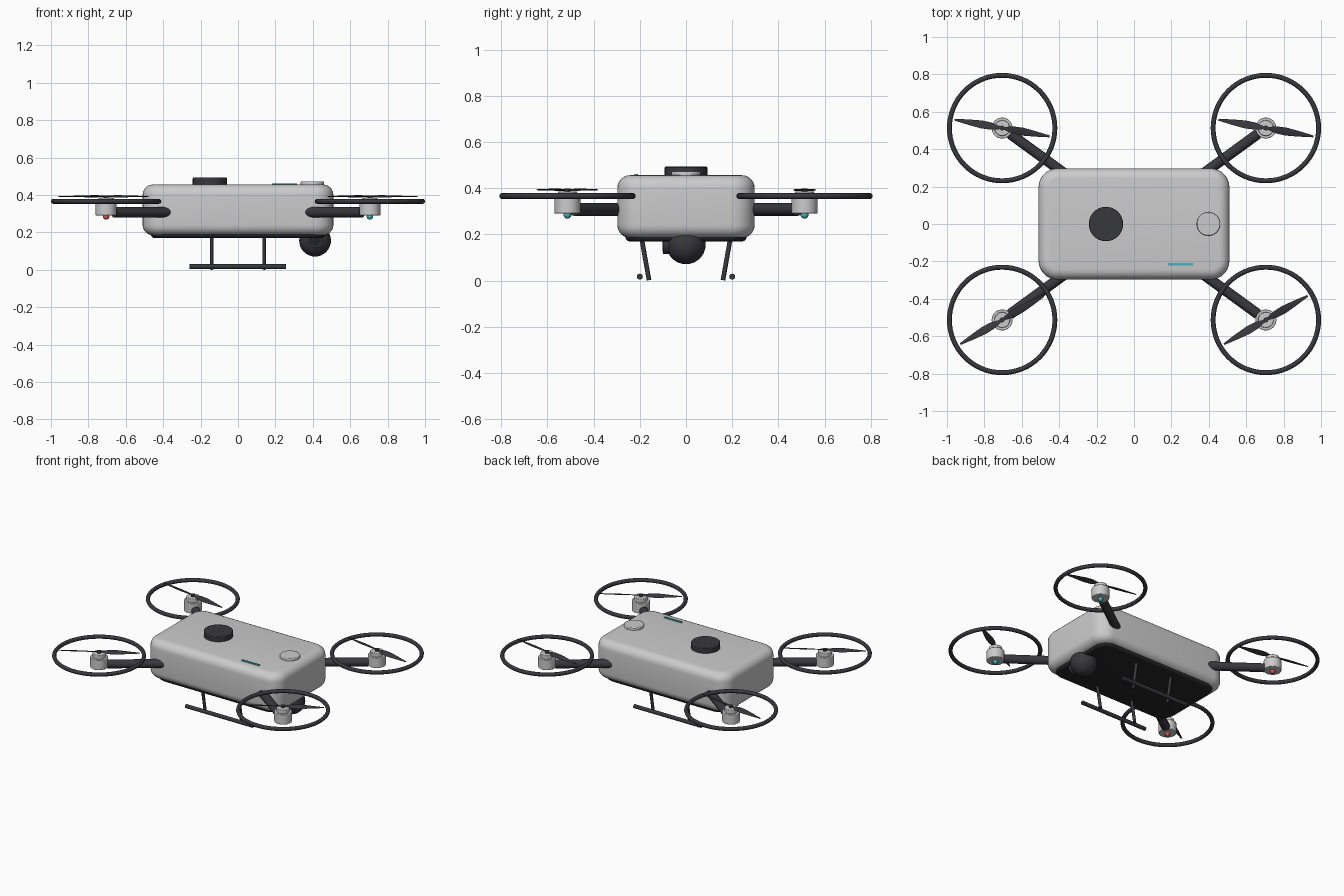
import bpy, bmesh, math
from mathutils import Vector

if "Cube" in bpy.data.objects:
    bpy.data.objects.remove(bpy.data.objects["Cube"])


def material(name, rgb):
    m = bpy.data.materials.new(name)
    m.use_nodes = True
    m.diffuse_color = (*rgb, 1)
    bsdf = next(n for n in m.node_tree.nodes if n.type == 'BSDF_PRINCIPLED')
    bsdf.inputs["Base Color"].default_value = (*rgb, 1)
    return m


SHELL = material("light grey shell", (0.6, 0.6, 0.6))
DARK = material("dark grey plastic", (0.04, 0.04, 0.045))
BLACK = material("black tray", (0.02, 0.02, 0.022))
GLASS = material("lens glass", (0.015, 0.015, 0.025))
RED = material("red light", (0.7, 0.1, 0.08))
TEAL = material("teal light", (0.06, 0.45, 0.5))


def finish(name, mat, bm=None):
    """Name, colour and smooth the active object, or one made from bm."""
    if bm:
        bmesh.ops.recalc_face_normals(bm, faces=bm.faces)
        mesh = bpy.data.meshes.new(name)
        bm.to_mesh(mesh)
        bm.free()
        ob = bpy.data.objects.new(name, mesh)
        bpy.context.collection.objects.link(ob)
        bpy.ops.object.select_all(action='DESELECT')
        ob.select_set(True)
        bpy.context.view_layer.objects.active = ob
    ob = bpy.context.active_object
    ob.name = name
    ob.data.materials.append(mat)
    bpy.ops.object.shade_smooth_by_angle(angle=math.radians(35))
    return ob


def rounded_slab(name, mat, half_x, half_y, z0, z1, corner, edge):
    bm = bmesh.new()
    bmesh.ops.create_cube(bm, size=1)
    for v in bm.verts:
        v.co = (v.co.x * 2 * half_x, v.co.y * 2 * half_y, z1 if v.co.z > 0 else z0)
    upright = [e for e in bm.edges if abs(e.verts[0].co.z - e.verts[1].co.z) > 0.01]
    bmesh.ops.bevel(bm, geom=upright, offset=corner, segments=8, profile=0.5, affect='EDGES')
    rims = [e for e in bm.edges if abs(e.verts[0].co.z - e.verts[1].co.z) < 0.001]
    bmesh.ops.bevel(bm, geom=rims, offset=edge, segments=6, profile=0.5, affect='EDGES')
    return finish(name, mat, bm)


def rod(name, mat, a, b, r, sides=32, bevel=0):
    a, b = Vector(a), Vector(b)
    d = b - a
    bpy.ops.mesh.primitive_cylinder_add(vertices=sides, radius=r, depth=d.length,
                                        location=(a + b) / 2,
                                        rotation=d.to_track_quat('Z', 'Y').to_euler())
    ob = finish(name, mat)
    if bevel:
        mod = ob.modifiers.new("soft rim", 'BEVEL')
        mod.width, mod.segments = bevel, 2
    return ob


def ball(name, mat, loc, r):
    bpy.ops.mesh.primitive_uv_sphere_add(segments=32, ring_count=16, radius=r, location=loc)
    return finish(name, mat)


def propeller(name, loc, angle):
    """Two tapered, pitched blades as one thin closed strip."""
    bm = bmesh.new()
    half = [(0.015, 0.009, 0.1), (0.06, 0.02, 0.3), (0.11, 0.022, 0.25),
            (0.18, 0.015, 0.18), (0.258, 0.005, 0.1)]
    stations = [(-x, w, -p) for x, w, p in reversed(half)] + half
    loops = []
    for x, w, pitch in stations:
        c, s = w * math.cos(pitch), w * math.sin(pitch)
        loops.append([bm.verts.new((x, k * c, k * s + t))
                      for k, t in ((-1, 0), (0, 0.003), (1, 0), (0, -0.003))])
    for p, q in zip(loops, loops[1:]):
        for i in range(4):
            j = (i + 1) % 4
            bm.faces.new((p[i], p[j], q[j], q[i]))
    bm.faces.new(loops[0])
    bm.faces.new(loops[-1])
    ob = finish(name, DARK, bm)
    ob.location, ob.rotation_euler.z = loc, math.radians(angle)


# Hull and belly tray
rounded_slab("body_shell", SHELL, 0.51, 0.297, 0.185, 0.456, 0.1, 0.055)
rounded_slab("belly_tray", BLACK, 0.465, 0.262, 0.17, 0.22, 0.085, 0.018)

# Fittings on the roof
rod("sensor_puck", DARK, (-0.15, 0, 0.44), (-0.15, 0, 0.493), 0.092, 32, 0.004)
rod("antenna_cap", SHELL, (0.398, 0, 0.44), (0.398, 0, 0.473), 0.063, 32, 0.005)
bpy.ops.mesh.primitive_cube_add(size=1, location=(0.248, -0.215, 0.457))
bpy.context.active_object.scale = (0.135, 0.014, 0.009)
finish("status_strip", TEAL)

# Camera under the nose
ball("camera_ball", DARK, (0.412, 0, 0.156), 0.085)
rod("camera_lens_barrel", DARK, (0.412, 0, 0.156), (0.412, -0.1, 0.156), 0.04)
rod("camera_lens", GLASS, (0.412, -0.09, 0.156), (0.412, -0.102, 0.156), 0.031)

# Rotor units, one on each corner
for side, sx in (("left", 1), ("right", -1)):
    for end, sy in (("front", -1), ("back", 1)):
        tag = f"{end}_{side}"
        x, y = 0.705 * sx, 0.513 * sy
        rod("arm_" + tag, DARK, (x * 0.4, y * 0.4, 0.308), (x * 0.94, y * 0.94, 0.308), 0.028)
        rod("motor_" + tag, SHELL, (x, y, 0.29), (x, y, 0.36), 0.056, 32, 0.003)
        rod("motor_cap_" + tag, SHELL, (x, y, 0.355), (x, y, 0.386), 0.042, 32, 0.003)
        rod("hub_" + tag, DARK, (x, y, 0.38), (x, y, 0.398), 0.013, 16)
        ball("marker_light_" + tag, TEAL if sx > 0 else RED, (x, y, 0.285), 0.017)
        bpy.ops.mesh.primitive_torus_add(location=(x, y, 0.366), major_radius=0.282,
                                         minor_radius=0.013, major_segments=64, minor_segments=12)
        finish("guard_ring_" + tag, DARK)
        propeller("propeller_" + tag, (x, y, 0.393), 30 if sy < 0 else -10)

# Landing skids with inward-leaning legs
for side, sy in (("front", -1), ("back", 1)):
    rod("skid_" + side, DARK, (-0.258, 0.2 * sy, 0.017), (0.256, 0.2 * sy, 0.017), 0.013, 16)
    for end, x in (("left", 0.14), ("right", -0.14)):
        rod(f"skid_leg_{side}_{end}", DARK, (x, 0.16 * sy, 0.002), (x, 0.195 * sy, 0.2), 0.01, 16)
